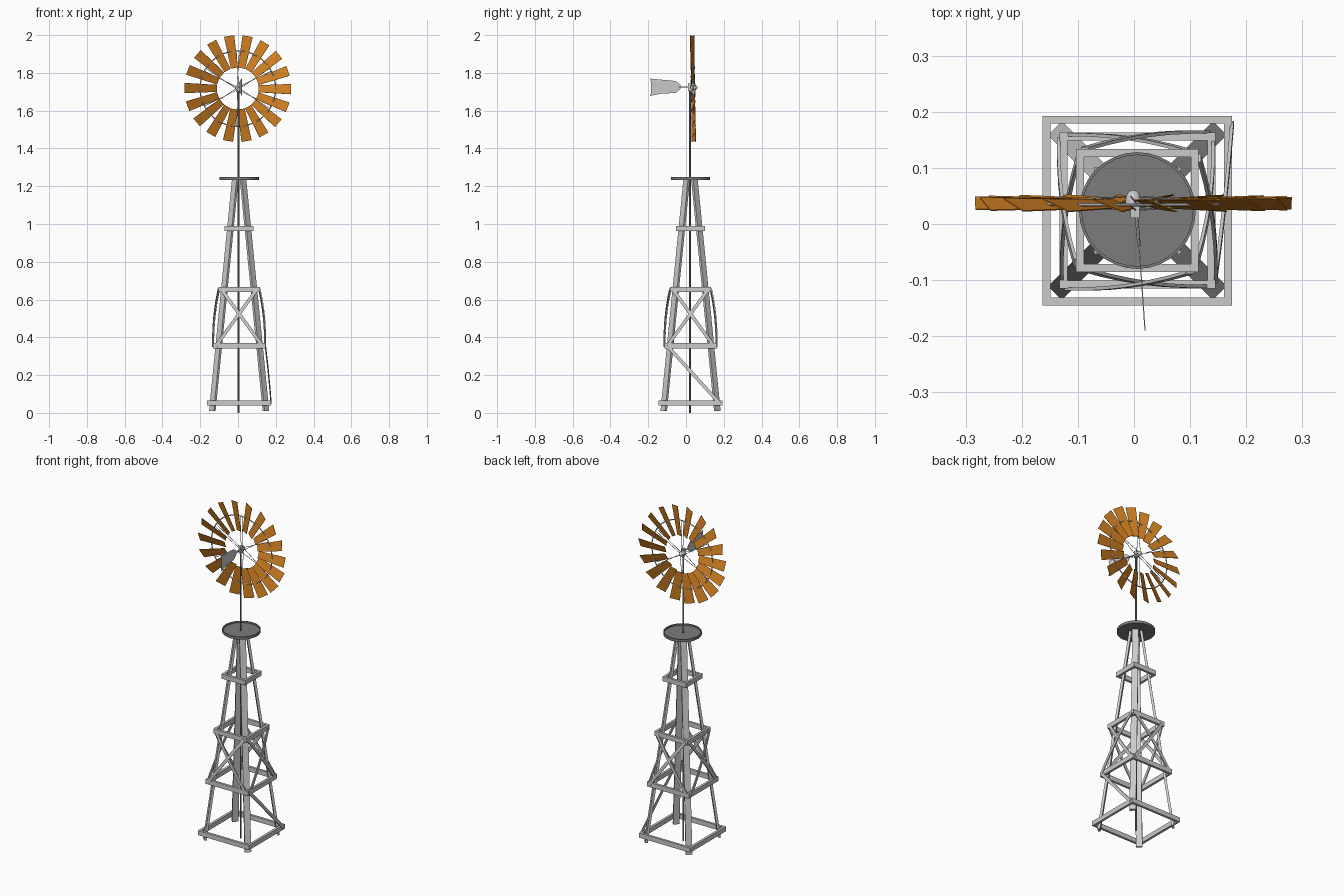
import bpy, bmesh, math
from mathutils import Vector, Matrix

if "Cube" in bpy.data.objects:
    bpy.data.objects.remove(bpy.data.objects["Cube"])

CX, CY = 0.006, 0.024            # tower axis
UP = Vector((0, 0, 1))


def material(name, rgb):
    m = bpy.data.materials.new(name)
    m.diffuse_color = (*rgb, 1)
    m.use_nodes = True
    m.node_tree.nodes["Principled BSDF"].inputs["Base Color"].default_value = m.diffuse_color
    return m


ORANGE = material("rust_orange", (0.62, 0.21, 0.015))
DARK = material("dark_grey", (0.2, 0.2, 0.2))


def finish(name, bm, mat=None, smooth=False):
    bmesh.ops.recalc_face_normals(bm, faces=bm.faces)
    me = bpy.data.meshes.new(name)
    bm.to_mesh(me)
    bm.free()
    ob = bpy.data.objects.new(name, me)
    bpy.context.collection.objects.link(ob)
    if mat:
        me.materials.append(mat)
    if smooth:
        bpy.ops.object.select_all(action='DESELECT')
        ob.select_set(True)
        bpy.context.view_layer.objects.active = ob
        bpy.ops.object.shade_smooth_by_angle(angle=math.radians(35))
    return ob


def plank(bm, path, side, width, thick):
    """Rectangular bar along a path; width runs along 'side'."""
    path = [Vector(p) for p in path]
    d = (path[-1] - path[0]).normalized()
    side = (side - d * side.dot(d)).normalized()
    a, b = side * width / 2, d.cross(side) * thick / 2
    rings = [[bm.verts.new(p + o) for o in (a + b, b - a, -a - b, a - b)] for p in path]
    for r, q in zip(rings, rings[1:]):
        for i in range(4):
            j = (i + 1) % 4
            bm.faces.new((r[i], r[j], q[j], q[i]))
    bm.faces.new(rings[0])
    bm.faces.new(rings[-1])


def rod(bm, p, q, r1, r2=None, n=8):
    p, q = Vector(p), Vector(q)
    d = q - p
    m = Matrix.Translation((p + q) / 2) @ d.to_track_quat('Z', 'Y').to_matrix().to_4x4()
    bmesh.ops.create_cone(bm, cap_ends=True, segments=n, radius1=r1,
                          radius2=r1 if r2 is None else r2, depth=d.length, matrix=m)


def lathe(bm, profile, origin, rot=Matrix(), n=32):
    """Revolve (radius, height) points round z, then rotate and place."""
    vs = [bm.verts.new((r, 0, h)) for r, h in profile]
    es = [bm.edges.new(e) for e in zip(vs, vs[1:])]
    bmesh.ops.spin(bm, geom=vs + es, cent=(0, 0, 0), axis=UP, angle=math.tau, steps=n)
    bmesh.ops.remove_doubles(bm, verts=bm.verts, dist=1e-5)
    bmesh.ops.transform(bm, matrix=Matrix.Translation(origin) @ rot, verts=bm.verts)


def leg_c(z):
    return 0.140 - 0.099 * (z - 0.03)


def outer(z):
    return leg_c(z) + 0.031


# Tower legs: planks turned 45 degrees at the corners
bm = bmesh.new()
for sx in (-1, 1):
    for sy in (-1, 1):
        plank(bm, [(CX + sx * leg_c(z), CY + sy * leg_c(z), z) for z in (0.01, 1.237)],
              Vector((sx, -sy, 0)), 0.035, 0.014)
finish("tower_legs", bm)

# Square girt frames
for k, z in enumerate((0.052, 0.355, 0.653, 0.976)):
    bm = bmesh.new()
    h = outer(z)
    for s in (-1, 1):
        e = h - 0.007
        plank(bm, [(CX + s * e, CY - h, z), (CX + s * e, CY + h, z)], UP, 0.028, 0.014)
        plank(bm, [(CX - h + 0.014, CY + s * e, z), (CX + h - 0.014, CY + s * e, z)],
              UP, 0.028, 0.014)
    finish(f"girt_frame_{k + 1}", bm)


# Diagonal braces, bowed slightly outward, on the outside of the girts
def brace(bm, face, z0, z1, flip, bow, off):
    out = Vector((math.cos(face), math.sin(face), 0))
    lat = UP.cross(out)
    pts = []
    for i in range(7):
        t = i / 6
        z = z0 + (z1 - z0) * t
        u = ((1 - t) * -(outer(z0) - 0.016) + t * (outer(z1) - 0.016)) * flip
        o = outer(z) + off + bow * 4 * t * (1 - t)
        pts.append(Vector((CX, CY, z)) + out * o + lat * u)
    plank(bm, pts, out.cross(pts[-1] - pts[0]), 0.018, 0.006)


bm = bmesh.new()
for i in range(4):
    for flip, off in ((1, 0.001), (-1, -0.004)):
        brace(bm, i * math.pi / 2, 0.355, 0.653, flip, 0.009, off)
brace(bm, 0, 0.052, 0.355, -1, 0.002, 0.0)
finish("diagonal_braces", bm)

# Platform dish with a low rim
bm = bmesh.new()
lathe(bm, [(0, 1.234), (0.104, 1.234), (0.104, 1.25), (0.099, 1.25), (0.099, 1.241), (0, 1.241)],
      (CX, CY, 0))
finish("platform", bm, DARK, True)

# Centre pole
bm = bmesh.new()
rod(bm, (0.003, 0.021, 0), (0.003, 0.021, 1.72), 0.005, n=12)
finish("centre_pole", bm, DARK, True)

# Wheel, built round the y axis then placed with a slight tilt
WHEEL = Matrix.Translation((-0.001, 0.037, 1.717)) @ Matrix.Rotation(math.radians(0.9), 4, 'X')
N, PITCH = 18, math.radians(22)


def polar(r, a, y=0.0):
    return Vector((r * math.cos(a), y, r * math.sin(a)))


bm = bmesh.new()
for i in range(N):
    a = math.tau * i / N - 0.01
    t = Vector((-math.sin(a), 0, math.cos(a)))
    chord = t * math.cos(PITCH) + Vector((0, math.sin(PITCH), 0))
    nor = (t * math.sin(PITCH) - Vector((0, math.cos(PITCH), 0))) * 0.001
    corners = [polar(r, a) + chord * s * w / 2
               for r, w, s in ((0.11, 0.04, -1), (0.282, 0.058, -1), (0.282, 0.058, 1), (0.11, 0.04, 1))]
    f = [bm.verts.new(c + nor) for c in corners]
    b = [bm.verts.new(c - nor) for c in corners]
    bm.faces.new(f)
    bm.faces.new(b[::-1])
    for j in range(4):
        k = (j + 1) % 4
        bm.faces.new((f[j], b[j], b[k], f[k]))
finish("wheel_blades", bm, ORANGE).matrix_world = WHEEL

bpy.ops.mesh.primitive_torus_add(major_radius=0.2, minor_radius=0.003,
                                 major_segments=48, minor_segments=8)
ring = bpy.context.object
ring.name = "wheel_ring"
ring.matrix_world = WHEEL @ Matrix.Rotation(math.pi / 2, 4, 'X')
bpy.ops.object.shade_smooth_by_angle()

bm = bmesh.new()
for i in range(6):
    a = math.tau * i / 6 + math.radians(30)
    for s in (-1, 1):
        rod(bm, polar(0.012, a + s * 0.4, s * 0.012), polar(0.2, a - s * 0.04), 0.0015, n=6)
finish("wheel_spokes", bm).matrix_world = WHEEL

# Hub with rounded nose, and the gear housing on the pole top
bm = bmesh.new()
lathe(bm, [(0, -0.012), (0.014, -0.012), (0.014, 0.008), (0.011, 0.017), (0.006, 0.022), (0, 0.024)],
      (-0.001, 0.037, 1.722), Matrix.Rotation(-math.pi / 2, 4, 'X'), 20)
finish("hub", bm, None, True)
bm = bmesh.new()
plank(bm, [(0.002, 0.021, 1.705), (0.002, 0.021, 1.745)], Vector((1, 0, 0)), 0.016, 0.02)
finish("gear_housing", bm)

# Tail vane on a short arm, swung slightly sideways
bm = bmesh.new()
outline = [(-0.19, 1.77), (-0.184, 1.748), (-0.184, 1.7), (-0.19, 1.678), (-0.13, 1.69),
           (-0.055, 1.694), (-0.028, 1.716), (-0.028, 1.736), (-0.055, 1.757), (-0.13, 1.764)]
sides = []
for off in (-0.001, 0.001):
    sides.append([bm.verts.new((0.005 + 0.07 * (0.02 - y) + off, y, z)) for y, z in outline])
bm.faces.new(sides[0])
bm.faces.new(sides[1][::-1])
for j in range(len(outline)):
    k = (j + 1) % len(outline)
    bm.faces.new((sides[0][j], sides[0][k], sides[1][k], sides[1][j]))
finish("tail_vane", bm)
bm = bmesh.new()
rod(bm, (0.004, 0.021, 1.725), (0.009, -0.04, 1.725), 0.003)
finish("tail_arm", bm)
